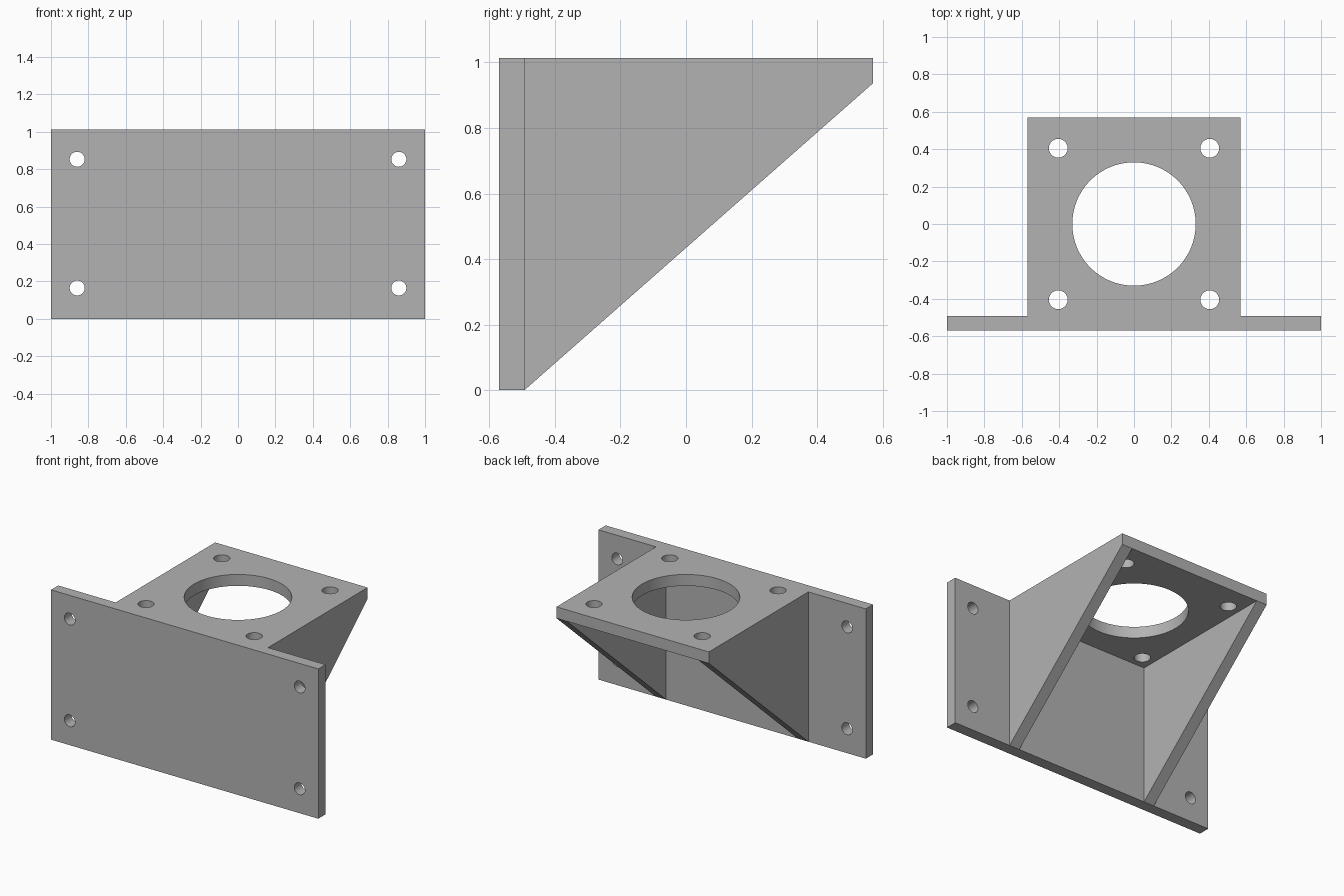
import bpy
import bmesh
import math
from mathutils import Matrix, Vector

if "Cube" in bpy.data.objects:
    bpy.data.objects.remove(bpy.data.objects["Cube"], do_unlink=True)

# Main dimensions
THICK = 0.077
HALF_W = 0.57
HEIGHT = 1.013
FRONT, BACK = -0.57, 0.57
INNER = FRONT + THICK
UNDER = HEIGHT - THICK

grey = bpy.data.materials.new("plain grey")
grey.use_nodes = True
grey.diffuse_color = (0.45, 0.45, 0.45, 1)
grey.node_tree.nodes["Principled BSDF"].inputs["Base Color"].default_value = grey.diffuse_color


def finish(name, bm):
    bmesh.ops.recalc_face_normals(bm, faces=bm.faces)
    mesh = bpy.data.meshes.new(name)
    bm.to_mesh(mesh)
    bm.free()
    mesh.materials.append(grey)
    obj = bpy.data.objects.new(name, mesh)
    bpy.context.collection.objects.link(obj)
    return obj


def side_prism(name, profile, x0, x1):
    """Extrude a (y, z) profile along x."""
    bm = bmesh.new()
    face = bm.faces.new([bm.verts.new((x0, y, z)) for y, z in profile])
    ext = bmesh.ops.extrude_face_region(bm, geom=[face])
    moved = [g for g in ext["geom"] if isinstance(g, bmesh.types.BMVert)]
    bmesh.ops.translate(bm, verts=moved, vec=Vector((x1 - x0, 0, 0)))
    return finish(name, bm)


def slab(name, half_x, y0, y1, z0, z1):
    return side_prism(name, [(y0, z0), (y1, z0), (y1, z1), (y0, z1)], -half_x, half_x)


def drill(name, location, radius, axis):
    turn = Matrix.Rotation(math.pi / 2, 4, "X") if axis == "y" else Matrix()
    bm = bmesh.new()
    bmesh.ops.create_cone(bm, cap_ends=True, segments=64, radius1=radius, radius2=radius,
                          depth=THICK * 3, matrix=Matrix.Translation(location) @ turn)
    obj = finish(name, bm)
    obj.hide_render = True
    return obj


def combine(target, other, operation):
    """Apply a boolean and discard the second object."""
    mod = target.modifiers.new(operation.lower(), "BOOLEAN")
    mod.operation = operation
    mod.solver = "EXACT"
    mod.object = other
    bpy.context.view_layer.objects.active = target
    bpy.ops.object.modifier_apply(modifier=mod.name)
    bpy.data.objects.remove(other, do_unlink=True)


# Upright wall plate and horizontal motor plate
bracket = slab("mounting_bracket", 1.0, FRONT, INNER, 0, HEIGHT)
combine(bracket, slab("top_plate", HALF_W, FRONT, BACK, UNDER, HEIGHT), "UNION")

# Triangular side gussets
gusset = [(FRONT, 0), (INNER, 0), (BACK, UNDER), (BACK, HEIGHT), (FRONT, HEIGHT)]
for name, x0 in (("left_gusset", HALF_W - THICK), ("right_gusset", -HALF_W)):
    combine(bracket, side_prism(name, gusset, x0, x0 + THICK), "UNION")

# Large bore and the four screw holes in each plate
holes = [drill("bore", (0, 0, HEIGHT - THICK / 2), 0.33, "z")]
for sx in (-1, 1):
    for sy in (-1, 1):
        holes.append(drill("motor_hole", (sx * 0.405, sy * 0.405, HEIGHT - THICK / 2), 0.05, "z"))
    for z in (0.165, 0.853):
        holes.append(drill("wall_hole", (sx * 0.86, FRONT + THICK / 2, z), 0.04, "y"))
for hole in holes:
    combine(bracket, hole, "DIFFERENCE")

# Smooth hole walls, crisp plate edges
bpy.ops.object.select_all(action="DESELECT")
bracket.select_set(True)
bpy.context.view_layer.objects.active = bracket
bpy.ops.object.shade_smooth_by_angle(angle=math.radians(30))
